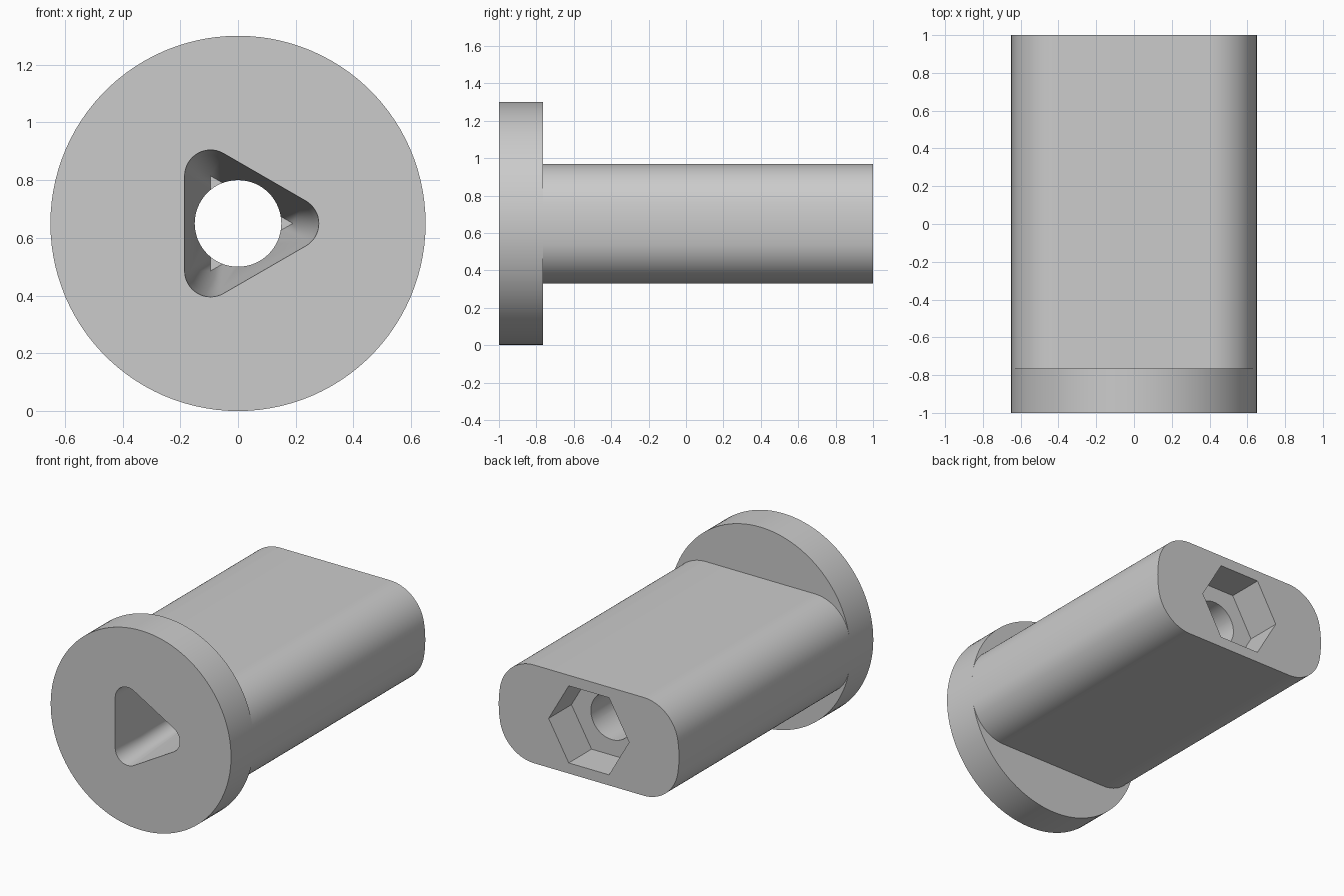
import bpy, bmesh
from math import cos, sin, pi, radians, asin, sqrt

if "Cube" in bpy.data.objects:
    bpy.data.objects.remove(bpy.data.objects["Cube"], do_unlink=True)

R = 0.65          # head radius, also the height of the axis
HALF = 0.32       # half height of the flattened shaft
FILLET = 0.25     # rounding between shaft flats and end arcs
HEAD_BACK = -0.765

grey = bpy.data.materials.new("plain grey")
grey.use_nodes = True
grey.diffuse_color = (0.6, 0.6, 0.6, 1)
grey.node_tree.nodes["Principled BSDF"].inputs["Base Color"].default_value = grey.diffuse_color


def arc(cx, cz, r, start, end, steps):
    """Points on an arc, angles in radians."""
    angles = [start + (end - start) * i / steps for i in range(steps + 1)]
    return [(cx + r * cos(a), cz + r * sin(a)) for a in angles]


def polygon(r, n):
    return arc(0, 0, r, 0, 2 * pi, n)[:-1]


def rounded_triangle(r):
    """Triangle pointing to +x with corners of radius r."""
    points = []
    for k in range(3):
        a = k * 2 * pi / 3
        points += arc(0.19 * cos(a), 0.19 * sin(a), r, a - pi / 3, a + pi / 3, 16)
    return points


def loft(name, rings):
    """Solid through matching outlines, each given as (y, points)."""
    bm = bmesh.new()
    loops = [[bm.verts.new((x, y, z + R)) for x, z in pts] for y, pts in rings]
    n = len(loops[0])
    for a, b in zip(loops, loops[1:]):
        for i in range(n):
            j = (i + 1) % n
            bm.faces.new((a[i], a[j], b[j], b[i]))
    bm.faces.new(loops[0])
    bm.faces.new(loops[-1])
    bmesh.ops.remove_doubles(bm, verts=bm.verts, dist=1e-5)
    bmesh.ops.recalc_face_normals(bm, faces=bm.faces)
    mesh = bpy.data.meshes.new(name)
    bm.to_mesh(mesh)
    bm.free()
    mesh.materials.append(grey)
    obj = bpy.data.objects.new(name, mesh)
    bpy.context.collection.objects.link(obj)
    return obj


def prism(name, points, y0, y1):
    return loft(name, [(y0, points), (y1, points)])


# Shaft outline: end arcs on the head's radius, blended into flats
centre_z = HALF - FILLET
centre_x = sqrt((R - FILLET) ** 2 - centre_z ** 2)
lean = asin(centre_z / (R - FILLET))
right_side = (arc(centre_x, -centre_z, FILLET, -pi / 2, -lean, 20)[:-1]
              + arc(0, 0, R, -lean, lean, 6)
              + arc(centre_x, centre_z, FILLET, lean, pi / 2, 20)[1:])
outline = right_side + [(-x, -z) for x, z in right_side]

head = prism("round_head", polygon(R, 108), -1, HEAD_BACK)
shaft = prism("flattened_shaft", outline, HEAD_BACK, 1)

# Cutters: tapered triangular socket, through bore, hexagonal pocket
mouth = rounded_triangle(0.09)
cutters = [
    loft("socket_cutter", [(-1.1, mouth), (-1, mouth), (0.2, rounded_triangle(0))]),
    prism("bore_cutter", polygon(0.15, 64), -1.2, 1.2),
    prism("hexagon_cutter", polygon(0.29, 6), 0.765, 1.1),
]

for part in (head, shaft):
    bpy.ops.object.select_all(action="DESELECT")
    bpy.context.view_layer.objects.active = part
    part.select_set(True)
    for cutter in cutters:
        mod = part.modifiers.new(cutter.name, "BOOLEAN")
        mod.operation = "DIFFERENCE"
        mod.solver = "EXACT"
        mod.object = cutter
        bpy.ops.object.modifier_apply(modifier=mod.name)
    bpy.ops.object.shade_smooth_by_angle(angle=radians(30))

for cutter in cutters:
    bpy.data.objects.remove(cutter, do_unlink=True)
